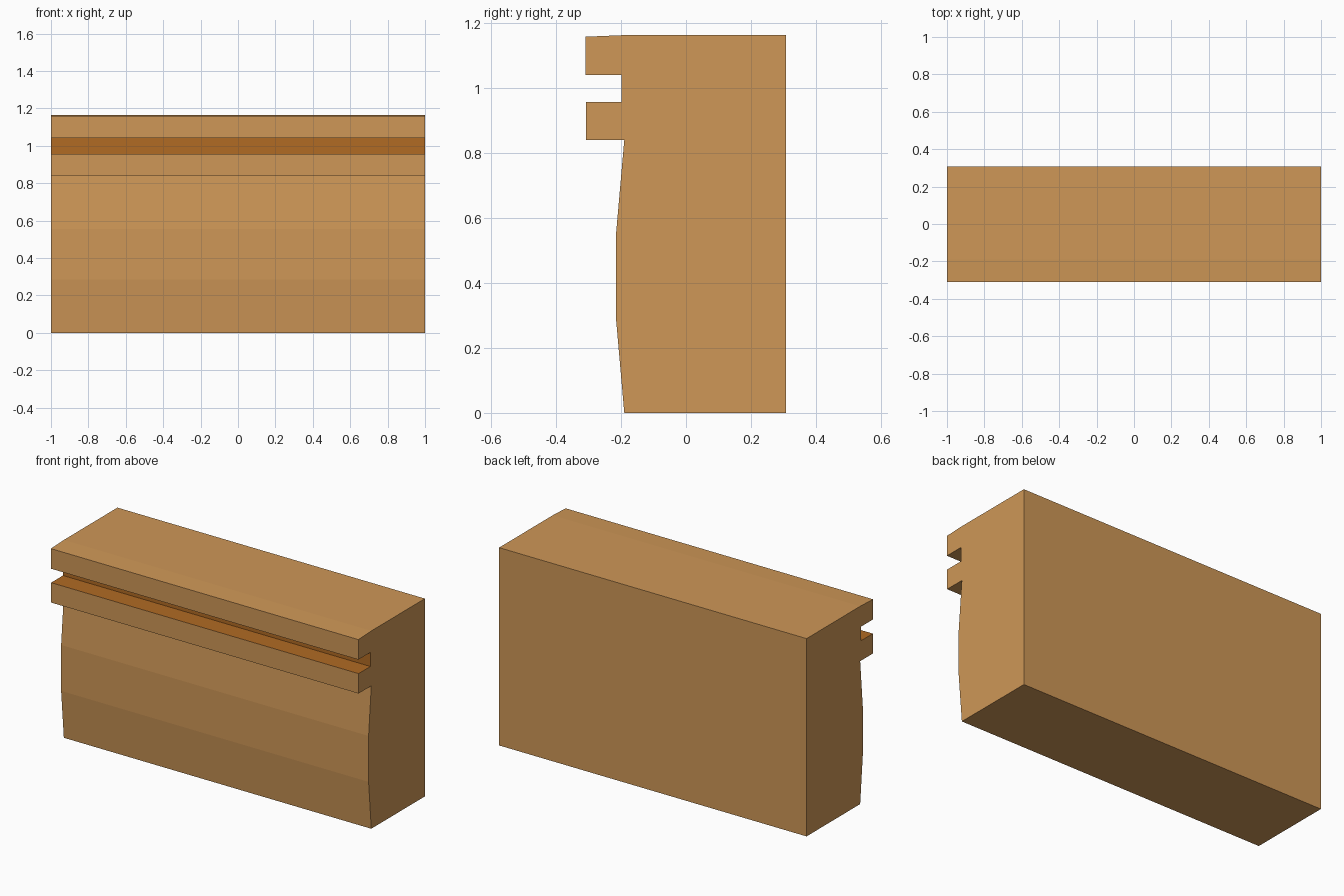
import bpy, bmesh

if "Cube" in bpy.data.objects:
    bpy.data.objects.remove(bpy.data.objects["Cube"])

def material(name, rgb):
    m = bpy.data.materials.new(name)
    m.diffuse_color = (*rgb, 1)
    m.use_nodes = True
    m.node_tree.nodes["Principled BSDF"].inputs["Base Color"].default_value = m.diffuse_color
    return m

wood = material("light_wood", (0.62, 0.31, 0.095))
groove = material("groove_orange", (0.44, 0.145, 0.017))

# side profile (y, z), starting at the bottom back
profile = [
    (0.308, 0), (0.308, 1.163),              # back
    (-0.19, 1.163), (-0.31, 1.158),          # top, slightly dipped at the front
    (-0.31, 1.04), (-0.198, 1.04),           # upper rail
    (-0.198, 0.957), (-0.308, 0.957),        # groove
    (-0.308, 0.84), (-0.19, 0.84),           # lower rail
    (-0.215, 0.555), (-0.215, 0.285), (-0.19, 0),  # bulging front
]

bm = bmesh.new()
face = bm.faces.new([bm.verts.new((-1, y, z)) for y, z in profile])
ext = bmesh.ops.extrude_face_region(bm, geom=[face])
bmesh.ops.translate(bm, vec=(2, 0, 0), verts=[v for v in ext["geom"] if isinstance(v, bmesh.types.BMVert)])
bmesh.ops.recalc_face_normals(bm, faces=bm.faces)

# groove colour: back wall and floor between the rails
for f in bm.faces:
    c = f.calc_center_median()
    if abs(f.normal.x) < 0.5 and c.y < -0.19 and 0.95 < c.z < 1.03:
        f.material_index = 1

mesh = bpy.data.meshes.new("grooved_block")
bm.to_mesh(mesh)
bm.free()
mesh.materials.append(wood)
mesh.materials.append(groove)
bpy.context.collection.objects.link(bpy.data.objects.new("grooved_block", mesh))
